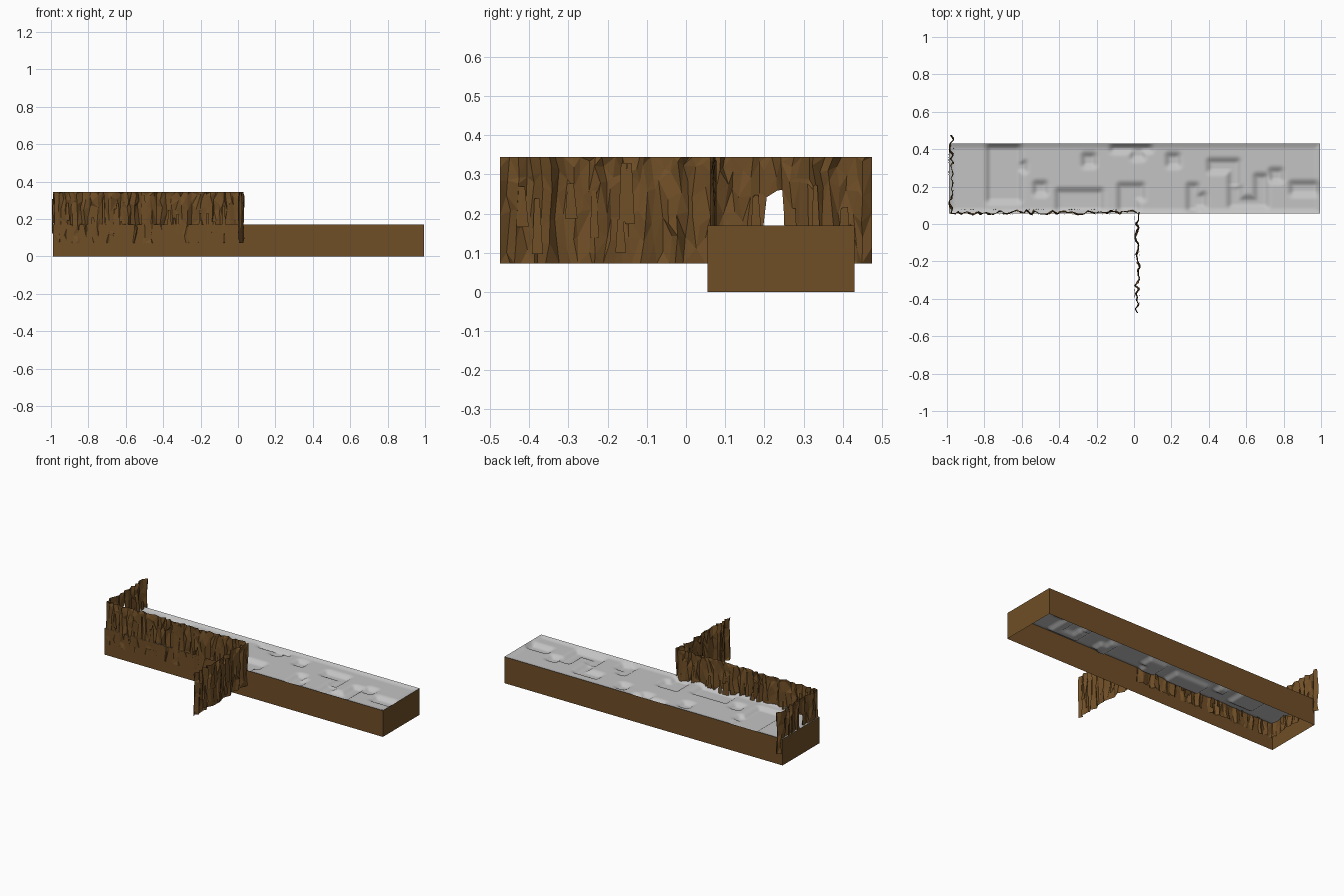
import bpy
import bmesh
import random
from mathutils import Vector

random.seed(7)

if "Cube" in bpy.data.objects:
    bpy.data.objects.remove(bpy.data.objects["Cube"])


def make_material(name, colour):
    material = bpy.data.materials.new(name)
    material.use_nodes = True
    rgba = (*colour, 1)
    material.diffuse_color = rgba
    material.node_tree.nodes["Principled BSDF"].inputs["Base Color"].default_value = rgba
    return material


BROWN = make_material("earth brown", (0.16, 0.077, 0.02))
GREY = make_material("stone grey", (0.55, 0.55, 0.55))

# Overall limits of the platform
LEFT, RIGHT, FRONT, BACK, TOP = -0.99, 0.995, 0.055, 0.43, 0.17


def finish(bm, name, material):
    mesh = bpy.data.meshes.new(name)
    bm.to_mesh(mesh)
    bm.free()
    mesh.materials.append(material)
    obj = bpy.data.objects.new(name, mesh)
    bpy.context.collection.objects.link(obj)
    return obj


def sheet(bm, columns, rows, point, skip=None):
    """Grid of quads whose corners come from point(column, row)."""
    grid = [[bm.verts.new(point(c, r)) for r in range(rows)] for c in range(columns)]
    for c in range(columns - 1):
        for r in range(rows - 1):
            if skip and skip(c, r):
                continue
            bm.faces.new((grid[c][r], grid[c + 1][r], grid[c + 1][r + 1], grid[c][r + 1]))


# Open-bottomed platform skirt
def build_skirt():
    bm = bmesh.new()
    corners = [(LEFT, FRONT), (RIGHT, FRONT), (RIGHT, BACK), (LEFT, BACK)]
    low = [bm.verts.new((x, y, 0)) for x, y in corners]
    high = [bm.verts.new((x, y, TOP)) for x, y in corners]
    for i in range(len(corners)):
        j = (i + 1) % len(corners)
        bm.faces.new((low[i], low[j], high[j], high[i]))
    finish(bm, "platform_skirt", BROWN)


# Sunken floor patches: x start, x end, y start, y end
PATCHES = [
    (-.77, -.62, .13, .5), (-.67, -.59, .29, .32),
    (-.26, -.22, .32, .36), (-.52, -.48, .17, .21),
    (.19, .23, .32, .36), (.74, .78, .24, .28),
    (-.4, -.18, 0, .17), (-.07, .01, 0, .2), (0, .04, .14, .2),
    (-.11, .08, .4, .5), (0, .04, .36, .4),
    (.3, .33, 0, .2), (.33, .37, .1, .15),
    (.41, .55, .29, .33), (.52, .55, .21, .33),
    (.52, .56, .1, .19), (.52, .7, .1, .13), (.66, .7, .13, .25),
    (.85, 1.1, .17, .21),
]


def ground_height(x, y):
    """Rim at full height, floor a little lower, patches lowest with soft banks."""
    edge = min(x - LEFT, RIGHT - x, y - FRONT, BACK - y)
    rim = max(0, 1 - edge / 0.025)
    nearest = 1
    for x0, x1, y0, y1 in PATCHES:
        dx = max(x0 - x, x - x1, 0)
        dy = max(y0 - y, y - y1, 0)
        nearest = min(nearest, Vector((dx, dy)).length)
    bank = max(0, 1 - nearest / 0.035)
    floor = TOP - 0.01 - 0.02 * bank ** 1.5
    return floor + (TOP - floor) * rim


def build_ground():
    bm = bmesh.new()
    columns, rows = 200, 39

    def point(c, r):
        x = LEFT + (RIGHT - LEFT) * c / (columns - 1)
        y = FRONT + (BACK - FRONT) * r / (rows - 1)
        return x, y, ground_height(x, y)

    sheet(bm, columns, rows, point)
    ground = finish(bm, "ground_surface", GREY)
    ground.data.shade_smooth()


# Craggy thin rock walls made of tall irregular facets
def build_crag(name, start, end, gap=None):
    bm = bmesh.new()
    start, end = Vector(start), Vector(end)
    along = end - start
    side = Vector((-along.y, along.x)).normalized()
    columns = max(2, round(along.length / 0.02))
    levels = [0.073, 0.12, 0.19, 0.26, 0.31, 0.345]
    rows, last = len(levels), columns - 1
    offsets = [random.uniform(-0.013, 0.013) for _ in range(columns)]

    def point(c, r):
        inner = 0 < c < last
        slide = random.uniform(-0.009, 0.009) if inner else 0
        place = start + along * (c / last) + along.normalized() * slide
        place += side * (offsets[c] + random.uniform(-0.006, 0.006))
        z = levels[r]
        if 0 < r < rows - 1:
            z += random.uniform(-0.025, 0.025)
        return place.x, place.y, z

    def skip(c, r):
        if not gap:
            return False
        middle = (c + 0.5) / last * along.length
        return abs(middle - gap) < 0.013 and r in (1, 2)

    sheet(bm, columns, rows, point, skip)

    # Narrow overlapping slabs leaning on both faces
    for _ in range(round(along.length * 28)):
        direction = random.choice((-1, 1))
        centre = random.uniform(0.03, along.length - 0.03)
        if gap and abs(centre - gap) < 0.035:
            continue
        bottom = random.uniform(0.075, 0.2)
        top = min(0.345, bottom + random.uniform(0.08, 0.16))
        width = random.uniform(0.008, 0.016)
        spots = []
        for shift, z, depth in ((-width, bottom, 0), (width, bottom, 0.004),
                                (width * 0.4, top, 0.004), (-width * 0.6, top, 0)):
            place = start + along.normalized() * (centre + shift)
            place += side * direction * (0.012 + depth)
            spots.append(bm.verts.new((place.x, place.y, z)))
        bm.faces.new(spots)
    bmesh.ops.triangulate(bm, faces=bm.faces[:])
    finish(bm, name, BROWN)


build_skirt()
build_ground()
build_crag("front_rock_wall", (-0.98, 0.063), (0.02, 0.063))
build_crag("right_end_rock_wall", (-0.978, 0.06), (-0.978, 0.475), gap=0.165)
build_crag("projecting_rock_wall", (0.017, -0.475), (0.017, 0.063))
